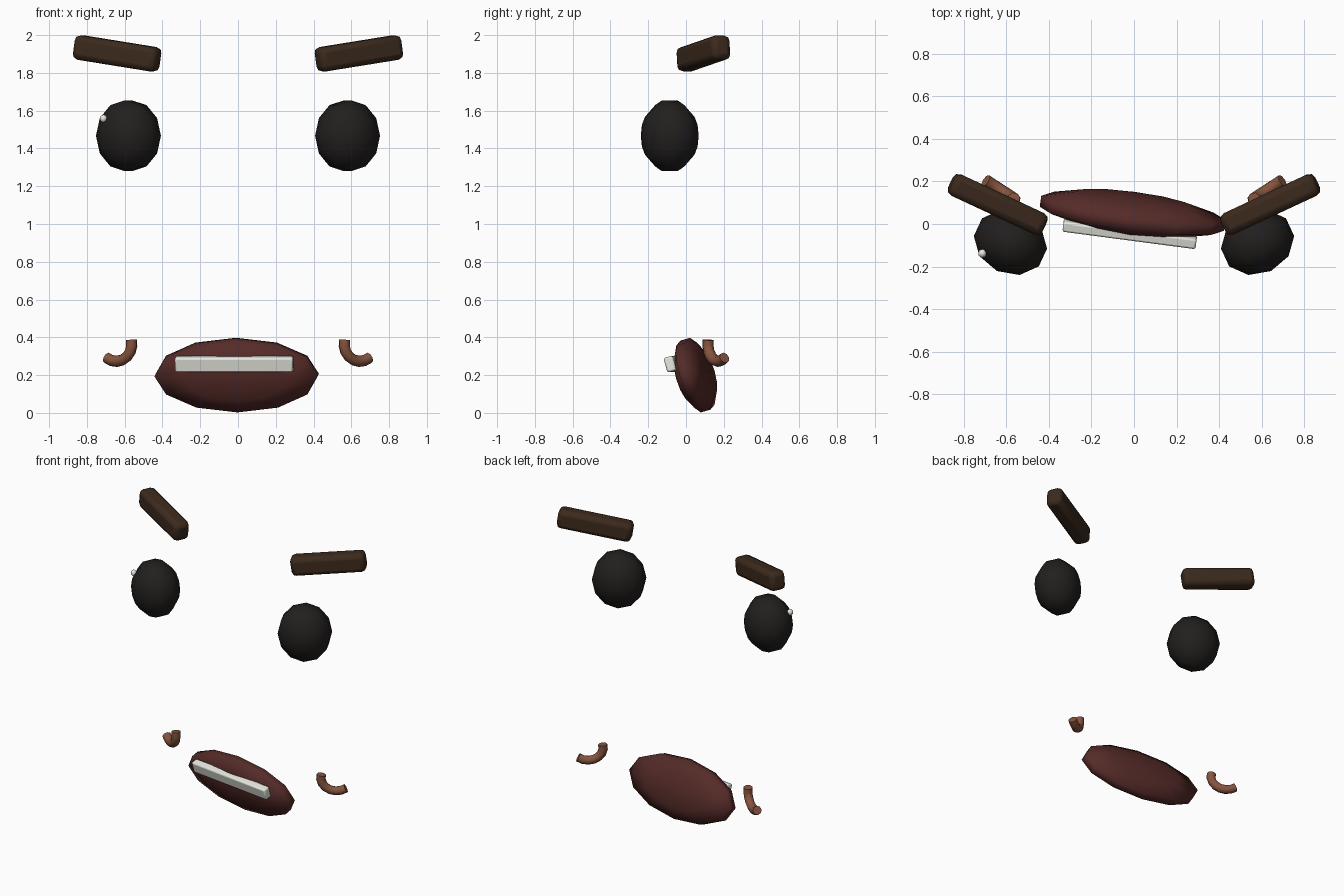
import bpy
from math import radians, cos, sin
from mathutils import Matrix

if "Cube" in bpy.data.objects:
    bpy.data.objects.remove(bpy.data.objects["Cube"])


def material(name, color):
    m = bpy.data.materials.new(name)
    m.diffuse_color = (*color, 1)
    m.use_nodes = True
    m.node_tree.nodes["Principled BSDF"].inputs["Base Color"].default_value = m.diffuse_color
    return m


BLACK = material("eye_black", (0.016, 0.014, 0.013))
BROWN = material("brow_brown", (0.045, 0.023, 0.012))
RED = material("mouth_red", (0.09, 0.024, 0.021))
WHITE = material("white", (0.8, 0.8, 0.74))
SKIN = material("dimple_brown", (0.24, 0.09, 0.05))


def finish(name, mat, angle=None):
    ob = bpy.context.object
    ob.name = name
    ob.data.materials.append(mat)
    if angle:
        bpy.ops.object.shade_smooth_by_angle(angle=radians(angle))
    return ob


def ball(name, mat, loc, size, rot=(0, 0, 0)):
    # Low-poly ellipsoid with its pole facing the front
    bpy.ops.mesh.primitive_uv_sphere_add(segments=12, ring_count=5, radius=1)
    ob = finish(name, mat, 50)
    ob.data.transform(Matrix.Diagonal((*size, 1)) @ Matrix.Rotation(radians(90), 4, 'X'))
    ob.location = loc
    ob.rotation_euler = [radians(a) for a in rot]
    return ob


def bar(name, mat, loc, size, rot, bevel):
    # Rounded bar
    bpy.ops.mesh.primitive_cube_add(size=1)
    ob = finish(name, mat)
    ob.data.transform(Matrix.Diagonal((*size, 1)))
    ob.location = loc
    ob.rotation_euler = [radians(a) for a in rot]
    mod = ob.modifiers.new("round", 'BEVEL')
    mod.width = bevel
    mod.segments = 2
    bpy.ops.object.shade_smooth_by_angle(angle=radians(40))
    return ob


def dimple(name, s):
    # Curved tube at a corner of the mouth
    cu = bpy.data.curves.new(name, 'CURVE')
    cu.dimensions = '3D'
    cu.bevel_depth = 0.03
    cu.bevel_resolution = 2
    cu.use_fill_caps = True
    sp = cu.splines.new('POLY')
    n = 8
    sp.points.add(n - 1)
    for i, p in enumerate(sp.points):
        a = radians(-128 + 143 * i / (n - 1))
        dx = 0.083 * cos(a)
        p.co = (s * (0.645 - dx), 0.17 - 0.65 * dx, 0.363 + 0.09 * sin(a), 1)
    ob = bpy.data.objects.new(name, cu)
    bpy.context.collection.objects.link(ob)
    bpy.ops.object.select_all(action='DESELECT')
    ob.select_set(True)
    bpy.context.view_layer.objects.active = ob
    bpy.ops.object.convert(target='MESH')
    finish(name, SKIN, 50)


# Eyes, brows and dimples on both sides
for side, s in (("left", -1), ("right", 1)):
    ball(side + "_eye", BLACK, (s * 0.58, -0.086, 1.467),
         (0.177, 0.149, 0.197), (0, 0, s * 25))
    bar(side + "_eyebrow", BROWN, (s * 0.64, 0.092, 1.903),
        (0.485, 0.11, 0.13), (0, -s * 8.3, s * 25), 0.03)
    dimple(side + "_dimple", s)

# Eye highlight
ball("eye_highlight", WHITE, (-0.712, -0.138, 1.558), (0.02, 0.02, 0.022))

# Mouth and teeth
ball("mouth", RED, (-0.007, 0.05, 0.2), (0.458, 0.087, 0.208), (16, 0, -7.5))
bar("teeth", WHITE, (-0.02, -0.045, 0.258), (0.63, 0.05, 0.08), (16, 0, -7.5), 0.01)
